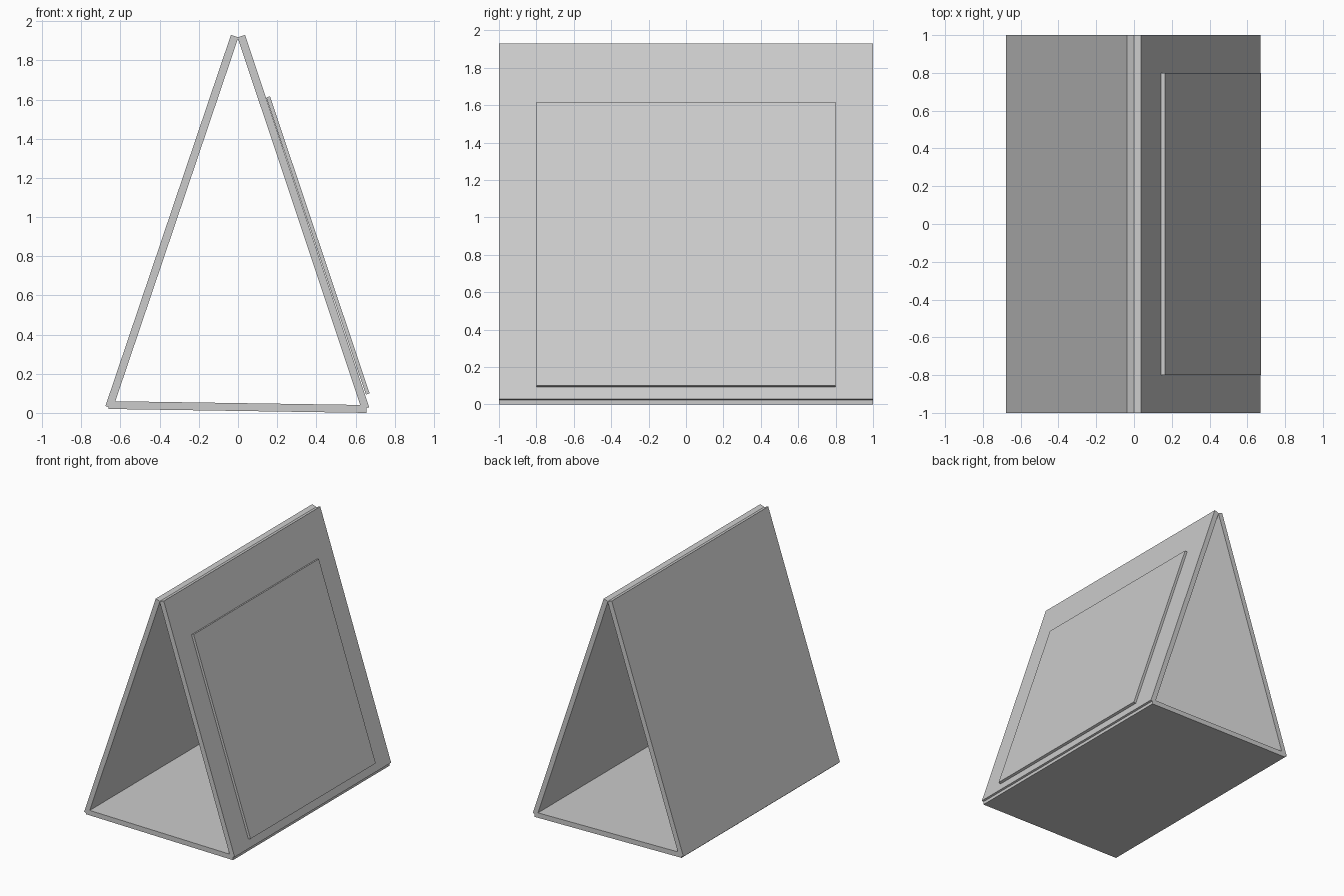
import bpy
from mathutils import Vector

if "Cube" in bpy.data.objects:
    bpy.data.objects.remove(bpy.data.objects["Cube"])


def panel(name, start, end, thickness, depth):
    """Flat board: one face runs start -> end in XZ, thickness goes to the right of travel."""
    a, b = Vector(start), Vector(end)
    d = (b - a).normalized()
    n = Vector((d.y, -d.x)) * thickness
    profile = [a, b, b + n, a + n]
    h = depth / 2
    verts = [(p.x, y, p.y) for y in (-h, h) for p in profile]
    faces = [(3, 2, 1, 0), (4, 5, 6, 7)]
    faces += [(i, (i + 1) % 4, (i + 1) % 4 + 4, i + 4) for i in range(4)]
    mesh = bpy.data.meshes.new(name)
    mesh.from_pydata(verts, [], faces)
    import bmesh
    bm = bmesh.new()
    bm.from_mesh(mesh)
    bmesh.ops.recalc_face_normals(bm, faces=bm.faces)
    bm.to_mesh(mesh)
    bm.free()
    obj = bpy.data.objects.new(name, mesh)
    bpy.context.collection.objects.link(obj)
    return obj


# Two leaning boards meeting at the ridge
panel("left_board", (-0.677, 0.035), (-0.036, 1.930), 0.04, 2.0)
panel("right_board", (0.036, 1.930), (0.670, 0.029), 0.04, 2.0)

# Slightly tilted floor board
panel("base_board", (-0.660, 0.060), (0.656, 0.040), 0.04, 2.0)

# Thin display sheet on the right face
panel("display_sheet", (0.163, 1.617), (0.672, 0.100), 0.02, 1.6)
